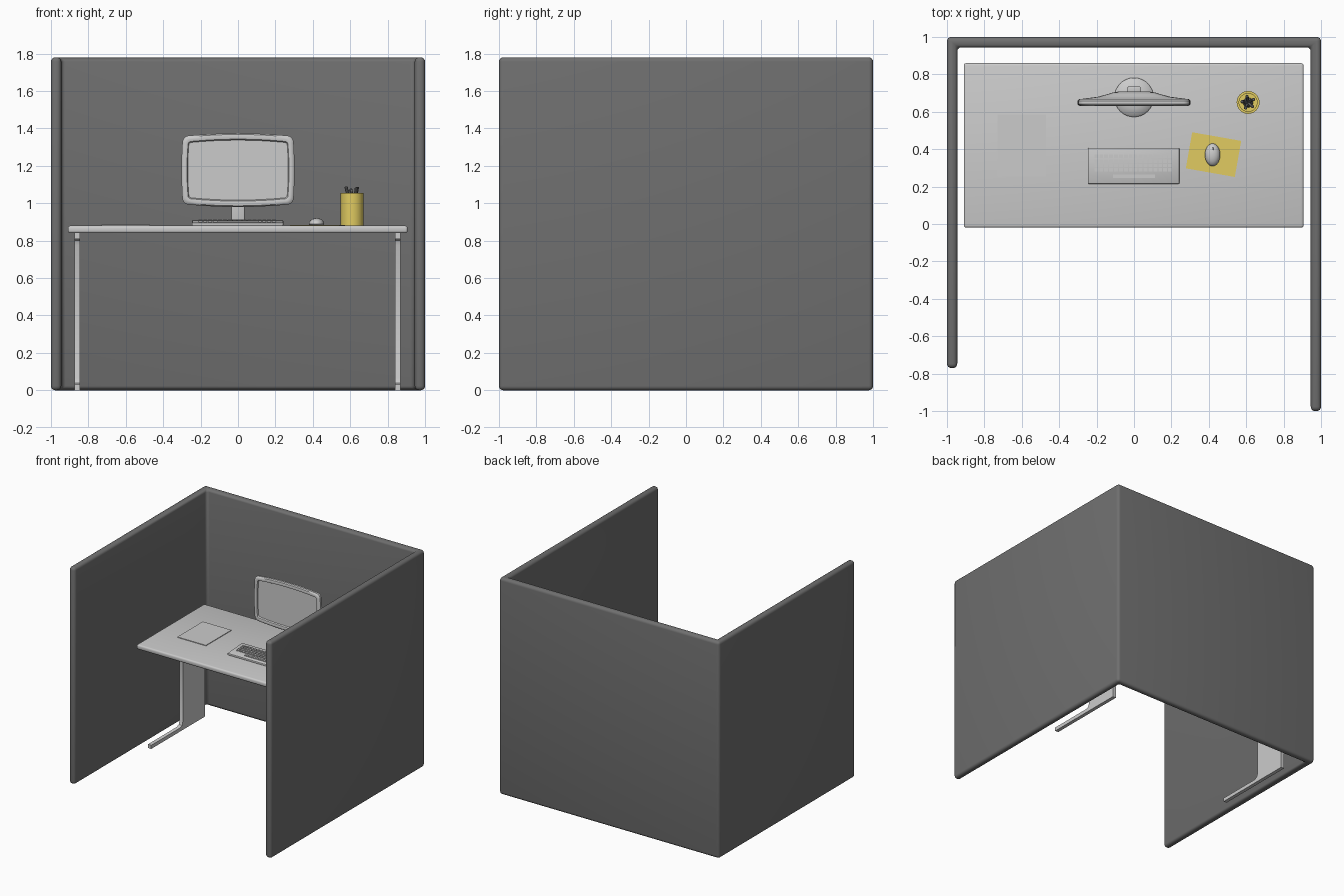
import bpy, bmesh, math
from mathutils import Vector, Matrix

if "Cube" in bpy.data.objects:
    bpy.data.objects.remove(bpy.data.objects["Cube"])

DESK = 0.88  # desk top height


def material(name, rgb):
    m = bpy.data.materials.new(name)
    m.diffuse_color = (*rgb, 1)
    m.use_nodes = True
    m.node_tree.nodes["Principled BSDF"].inputs["Base Color"].default_value = m.diffuse_color
    return m


DARK = material("dark_grey", (0.16, 0.16, 0.16))
YELLOW = material("yellow", (0.75, 0.6, 0.12))


def finish(name, bm, bevel=0, segments=3, mat=None):
    bmesh.ops.recalc_face_normals(bm, faces=bm.faces)
    if bevel:
        edges = [e for e in bm.edges if e.calc_face_angle(0) > 0.6]
        bmesh.ops.bevel(bm, geom=edges, offset=bevel, segments=segments,
                        profile=0.5, affect='EDGES', clamp_overlap=True)
    me = bpy.data.meshes.new(name)
    bm.to_mesh(me)
    bm.free()
    ob = bpy.data.objects.new(name, me)
    bpy.context.collection.objects.link(ob)
    if mat:
        me.materials.append(mat)
    bpy.ops.object.select_all(action='DESELECT')
    ob.select_set(True)
    bpy.context.view_layer.objects.active = ob
    bpy.ops.object.shade_smooth_by_angle(angle=math.radians(35))
    return ob


def loft(bm, loops):
    rings = [[bm.verts.new(p) for p in loop] for loop in loops]
    n = len(rings[0])
    for a, b in zip(rings, rings[1:]):
        for i in range(n):
            j = (i + 1) % n
            bm.faces.new((a[i], a[j], b[j], b[i]))
    bm.faces.new(rings[0])
    bm.faces.new(rings[-1])


def prism(bm, pts, vec):
    loft(bm, [[Vector(p) for p in pts], [Vector(p) + Vector(vec) for p in pts]])


def box(bm, lo, hi):
    (x0, y0, z0), (x1, y1, z1) = lo, hi
    prism(bm, [(x0, y0, z0), (x1, y0, z0), (x1, y1, z0), (x0, y1, z0)], (0, 0, z1 - z0))


def box_part(name, lo, hi, **kw):
    bm = bmesh.new()
    box(bm, lo, hi)
    return finish(name, bm, **kw)


def ellipse(cx, cy, z, rx, ry, n=32):
    return [(cx + rx * math.cos(2 * math.pi * i / n),
             cy + ry * math.sin(2 * math.pi * i / n), z) for i in range(n)]


def lathe(name, cx, cy, profile, sy=1, mat=None):
    bm = bmesh.new()
    loft(bm, [ellipse(cx, cy, z, r, r * sy) for r, z in profile])
    return finish(name, bm, mat=mat)


# Partition walls: one U-shaped plan, left wing shorter
bm = bmesh.new()
t = 0.055
prism(bm, [(-1, 1, 0), (-1, -0.77, 0), (-1 + t, -0.77, 0), (-1 + t, 1 - t, 0),
           (1 - t, 1 - t, 0), (1 - t, -1, 0), (1, -1, 0), (1, 1, 0)], (0, 0, 1.78))
finish("partition_walls", bm, bevel=0.023, segments=4, mat=DARK)

# Desk top and C-shaped side legs
box_part("desk_top", (-0.91, -0.02, 0.84), (0.907, 0.86, DESK), bevel=0.013)
leg = [(0.08, 0), (0.08, 0.03), (0.455, 0.03), (0.48, 0.04), (0.49, 0.065),
       (0.49, 0.775), (0.48, 0.8), (0.455, 0.81), (0.08, 0.81), (0.08, 0.842),
       (0.78, 0.842), (0.78, 0)]
for name, x in (("left_leg", -0.875), ("right_leg", 0.84)):
    bm = bmesh.new()
    prism(bm, [(x, y, z) for y, z in leg], (0.03, 0, 0))
    finish(name, bm)


# Monitor housing: bowed rounded rectangles lofted front to back
def bowed_outline(y, w, h, r=0.03, cz=1.177):
    corners = []
    for k, (sx, sz) in enumerate(((1, 1), (-1, 1), (-1, -1), (1, -1))):
        for i in range(6):
            a = math.pi / 2 * (k + i / 5)
            corners.append((sx * (w - r) + r * math.cos(a), sz * (h - r) + r * math.sin(a)))
    pts = []
    for i, p in enumerate(corners):
        q = corners[(i + 1) % len(corners)]
        steps = 8 if i % 6 == 5 else 1
        pts += [(p[0] + (q[0] - p[0]) * s / steps, p[1] + (q[1] - p[1]) * s / steps)
                for s in range(steps)]
    return [(x * (1 + 0.025 * (1 - (z / h) ** 2)), y,
             cz + z * (1 + 0.09 * (1 - (x / w) ** 2))) for x, z in pts]


bm = bmesh.new()
loft(bm, [bowed_outline(*a) for a in (
    (0.643, 0.262, 0.147, 0.012), (0.633, 0.266, 0.152, 0.014), (0.63, 0.276, 0.163, 0.02),
    (0.633, 0.288, 0.175), (0.641, 0.295, 0.181), (0.658, 0.295, 0.181),
    (0.667, 0.287, 0.173), (0.672, 0.25, 0.15), (0.68, 0.19, 0.13),
    (0.692, 0.145, 0.115), (0.703, 0.11, 0.095), (0.708, 0.08, 0.07))])
finish("monitor", bm)
box_part("monitor_neck", (-0.035, 0.698, 0.895), (0.035, 0.735, 1.12), bevel=0.005)
lathe("monitor_base", 0, 0.677, [(0.105, DESK), (0.105, 0.889), (0.098, 0.897),
                                 (0.06, 0.91), (0.02, 0.914)])

# Keyboard: sloped body with raised keys
bm = bmesh.new()
prism(bm, [(-0.247, 0.215, DESK), (-0.247, 0.215, 0.896), (-0.247, 0.407, 0.909),
           (-0.247, 0.407, DESK)], (0.49, 0, 0))
finish("keyboard", bm, bevel=0.005, segments=2)
bm = bmesh.new()
for y in (0.29, 0.313, 0.336, 0.362):
    z = 0.896 + (y - 0.215) * 0.068
    for i in range(16):
        x = -0.212 + i * 0.0263
        box(bm, (x, y - 0.009, z - 0.004), (x + 0.021, y + 0.009, z + 0.007))
box(bm, (-0.112, 0.246, 0.894), (0.112, 0.264, 0.905))
finish("keys", bm)

# Mouse on its mat
mat_ob = box_part("mouse_mat", (-0.133, -0.098, 0), (0.133, 0.098, 0.003), mat=YELLOW)
mat_ob.matrix_world = Matrix.Translation((0.425, 0.371, DESK)) @ Matrix.Rotation(math.radians(-10), 4, 'Z')
lathe("mouse", 0.42, 0.37, [(0.036, 0.883), (0.041, 0.889), (0.04, 0.897), (0.034, 0.907),
                            (0.024, 0.915), (0.012, 0.919), (0.003, 0.92)], sy=1.48)
box_part("mouse_wheel", (0.416, 0.395, 0.91), (0.424, 0.411, 0.919), bevel=0.002)

# Paper sheet
box_part("paper", (-0.73, 0.255, DESK), (-0.47, 0.585, DESK + 0.005))

# Pen cup and pens
lathe("pen_cup", 0.61, 0.65, [(0.061, DESK), (0.061, 1.055), (0.048, 1.055), (0.048, 0.89)],
      mat=YELLOW)
bm = bmesh.new()
for k, h in enumerate((1.088, 1.078, 1.09, 1.07, 1.085)):
    a = 2 * math.pi * k / 5 + 0.5
    c, s = math.cos(a), math.sin(a)
    loft(bm, [ellipse(0.61 + c * r, 0.65 + s * r, z, w, w, 10) for r, z, w in
              ((-0.02, 0.892, 0.007), (0.029, h - 0.02, 0.009), (0.032, h - 0.004, 0.009),
               (0.033, h, 0.005))])
finish("pens", bm, mat=DARK)
